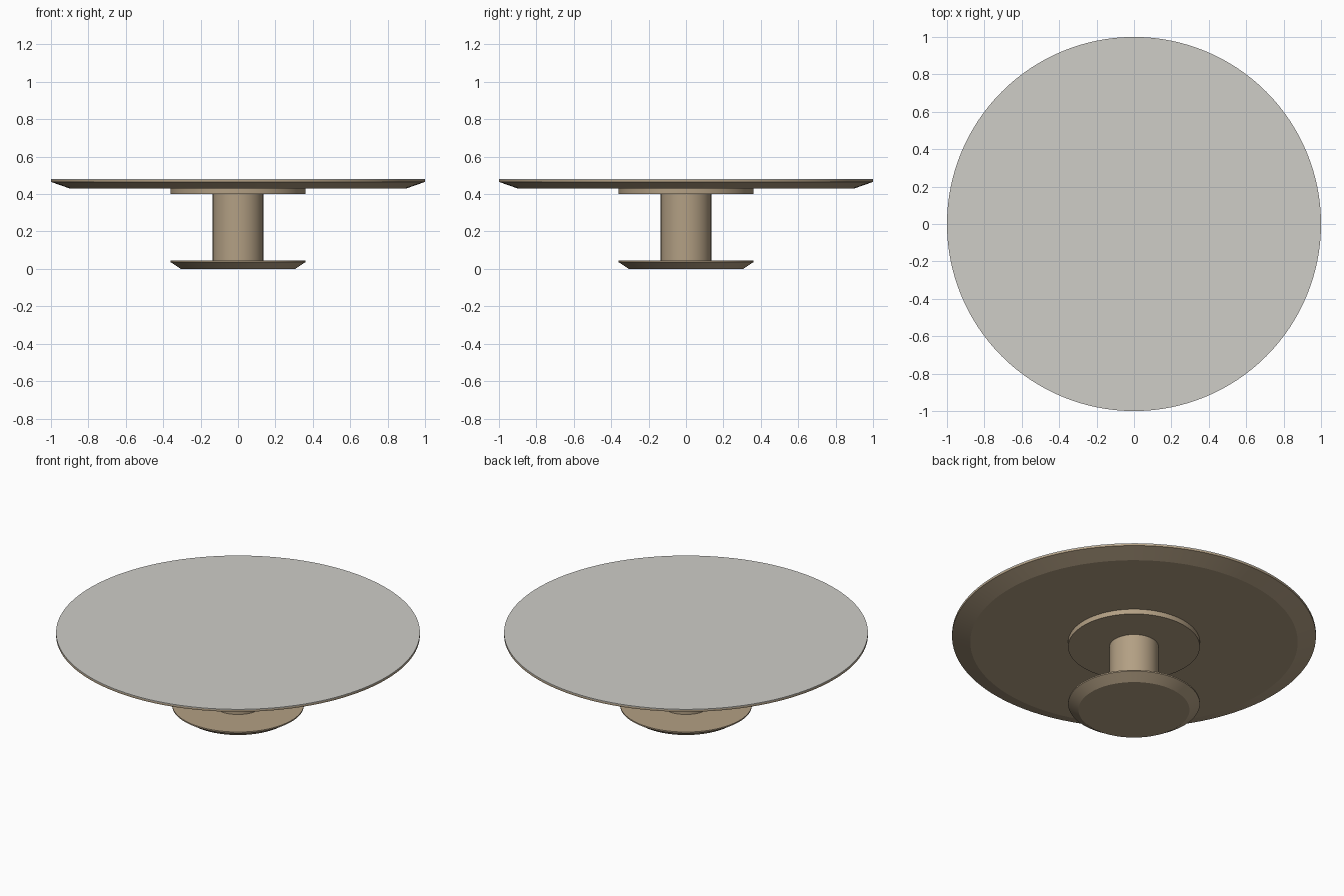
import bpy, math

if "Cube" in bpy.data.objects:
    bpy.data.objects.remove(bpy.data.objects["Cube"])


def material(name, rgb):
    m = bpy.data.materials.new(name)
    m.diffuse_color = (*rgb, 1)
    m.use_nodes = True
    m.node_tree.nodes["Principled BSDF"].inputs["Base Color"].default_value = m.diffuse_color
    return m


tan = material("tan", (0.45, 0.35, 0.23))
grey = material("light grey", (0.62, 0.61, 0.575))


def turned(name, profile, mat, n=128):
    """Closed solid of revolution from (radius, z) rings, bottom to top."""
    verts = [(r * math.cos(2 * math.pi * i / n), r * math.sin(2 * math.pi * i / n), z)
             for r, z in profile for i in range(n)]
    faces = [(k * n + i, k * n + (i + 1) % n, (k + 1) * n + (i + 1) % n, (k + 1) * n + i)
             for k in range(len(profile) - 1) for i in range(n)]
    last = (len(profile) - 1) * n
    faces += [tuple(reversed(range(n))), tuple(range(last, last + n))]
    me = bpy.data.meshes.new(name)
    me.from_pydata(verts, [], faces)
    me.materials.append(mat)
    ob = bpy.data.objects.new(name, me)
    bpy.context.collection.objects.link(ob)
    bpy.ops.object.select_all(action='DESELECT')
    ob.select_set(True)
    bpy.context.view_layer.objects.active = ob
    bpy.ops.object.shade_smooth_by_angle(angle=math.radians(15))
    return ob


# Foot with an undercut rim
turned("foot", [(0.305, 0), (0.362, 0.037), (0.362, 0.045)], tan)
# Central column
turned("column", [(0.135, 0.045), (0.135, 0.40)], tan)
# Support disc under the top
turned("support_disc", [(0.362, 0.40), (0.362, 0.43)], tan)
# Table top with a bevelled underside
turned("table_top", [(0.90, 0.43), (1.0, 0.465), (1.0, 0.475)], tan)
# Thin grey surface layer
turned("top_surface", [(1.0, 0.475), (1.0, 0.48)], grey)
